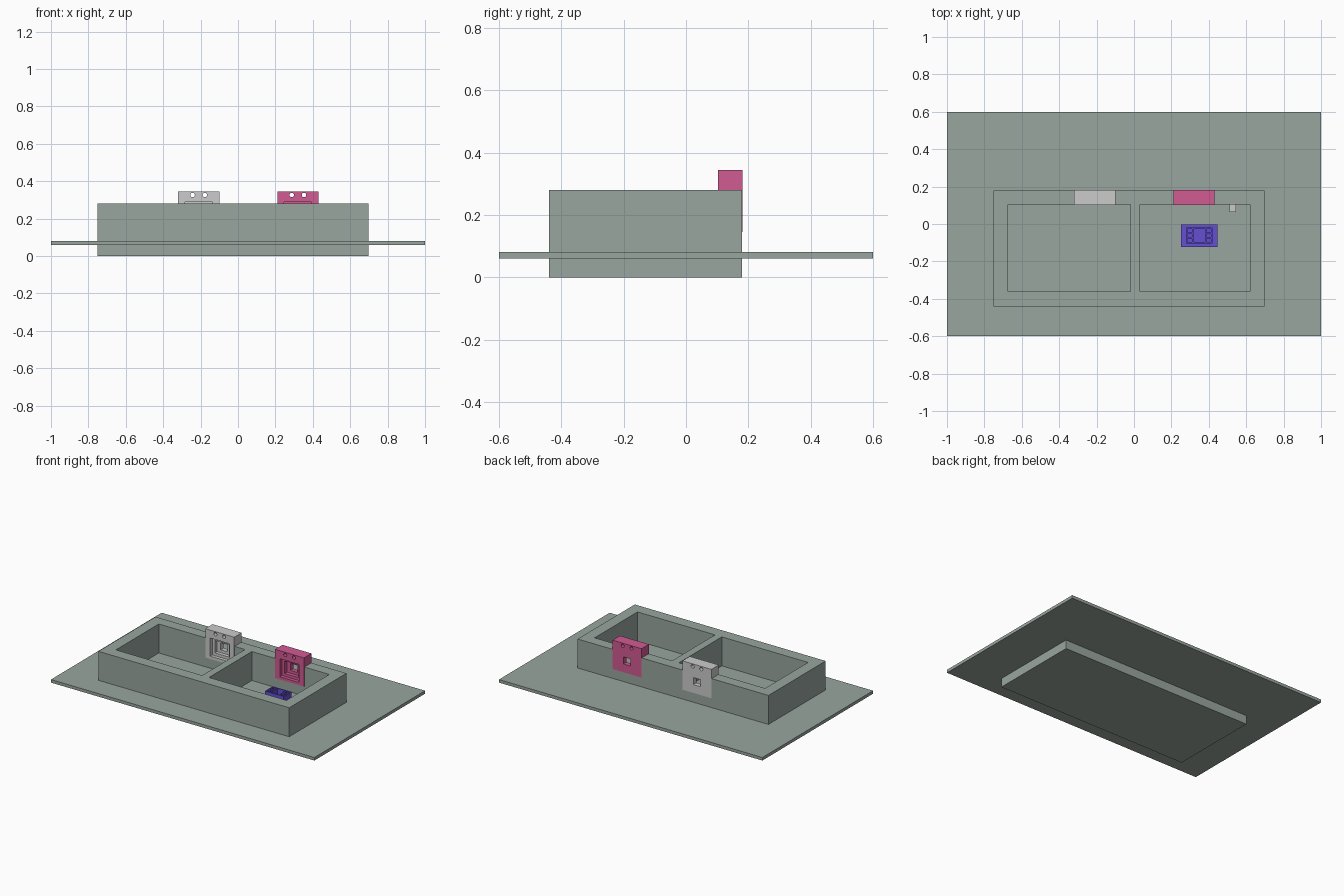
import bpy, bmesh, math
from mathutils import Matrix

if "Cube" in bpy.data.objects:
    bpy.data.objects.remove(bpy.data.objects["Cube"])


def material(name, rgb):
    m = bpy.data.materials.new(name)
    m.diffuse_color = (*rgb, 1)
    m.use_nodes = True
    m.node_tree.nodes["Principled BSDF"].inputs["Base Color"].default_value = m.diffuse_color
    return m


def make_object(name, bm, mat=None):
    me = bpy.data.meshes.new(name)
    bm.to_mesh(me)
    bm.free()
    ob = bpy.data.objects.new(name, me)
    bpy.context.collection.objects.link(ob)
    if mat:
        me.materials.append(mat)
    return ob


def box(name, x, y, z, mat=None):
    bm = bmesh.new()
    size = [b - a for a, b in (x, y, z)]
    mid = [(a + b) / 2 for a, b in (x, y, z)]
    bmesh.ops.create_cube(bm, size=1, matrix=Matrix.Translation(mid) @ Matrix.Diagonal((*size, 1)))
    return make_object(name, bm, mat)


def rod_y(x, z, r, y):
    bm = bmesh.new()
    bmesh.ops.create_cone(bm, cap_ends=True, segments=24, radius1=r, radius2=r, depth=y[1] - y[0],
                          matrix=Matrix.Translation((x, sum(y) / 2, z)) @ Matrix.Rotation(math.pi / 2, 4, 'X'))
    return make_object("cutter", bm)


def cut(ob, *cutters):
    for c in cutters:
        mod = ob.modifiers.new("cut", 'BOOLEAN')
        mod.operation, mod.solver, mod.object = 'DIFFERENCE', 'EXACT', c
        with bpy.context.temp_override(object=ob, active_object=ob, selected_objects=[ob]):
            bpy.ops.object.modifier_apply(modifier=mod.name)
        bpy.data.objects.remove(c)


stone = material("stone", (0.32, 0.38, 0.345))
pink = material("pink", (0.64, 0.105, 0.29))
purple = material("purple", (0.13, 0.08, 0.65))
plates = [("left_socket_plate", -0.21, None), ("right_socket_plate", 0.32, pink)]

# Base sheet and thick walled tray, with its two basins and plate notches
box("base_sheet", (-1, 1), (-0.6, 0.6), (0.06, 0.081), stone)
tray = box("tray", (-0.752, 0.697), (-0.44, 0.18), (0, 0.28), stone)
cut(tray,
    box("cutter", (-0.675, -0.02), (-0.36, 0.105), (0.08, 0.4), stone),
    box("cutter", (0.032, 0.62), (-0.36, 0.105), (0.08, 0.4), stone),
    *[box("cutter", (x - 0.109, x + 0.109), (0.09, 0.2), (0.147, 0.4), stone) for _, x, _ in plates])

# Socket plates: stepped square opening below two screw holes
for name, x, mat in plates:
    plate = box(name, (x - 0.11, x + 0.11), (0.102, 0.182), (0.146, 0.344), mat)
    steps = [box("cutter", (x - w, x + w), (0.09, y1), (0.227 - h, 0.227 + h), mat)
             for w, h, y1 in ((0.073, 0.062, 0.125), (0.053, 0.043, 0.15), (0.027, 0.024, 0.2))]
    cut(plate, *steps, *[rod_y(x + s, 0.326, 0.012, (0.09, 0.2)) for s in (-0.033, 0.033)])

# Drain insert: flat flange carrying a taller hollow frame with ribs at both ends
cx, cy, top = 0.349, -0.062, 0.155
box("drain_flange", (cx - 0.097, cx + 0.097), (cy - 0.06, cy + 0.06), (0.08, 0.095), purple)
frame = box("drain_frame", (cx - 0.071, cx + 0.071), (cy - 0.042, cy + 0.042), (0.09, top), purple)
cut(frame, box("cutter", (cx - 0.063, cx + 0.063), (cy - 0.035, cy + 0.035), (0.096, 0.2), purple))
for side in (-1, 1):
    px = cx + side * 0.035
    box("drain_partition", (px - 0.004, px + 0.004), (cy - 0.036, cy + 0.036), (0.09, top), purple)
    for row in (-1, 1):
        py = cy + row * 0.012
        px = cx + side * 0.05
        box("drain_rib", (px - 0.015, px + 0.015), (py - 0.004, py + 0.004), (0.09, top), purple)

# Small block on the back wall of the right basin
box("wall_stop", (0.51, 0.546), (0.065, 0.106), (0.12, 0.16))
